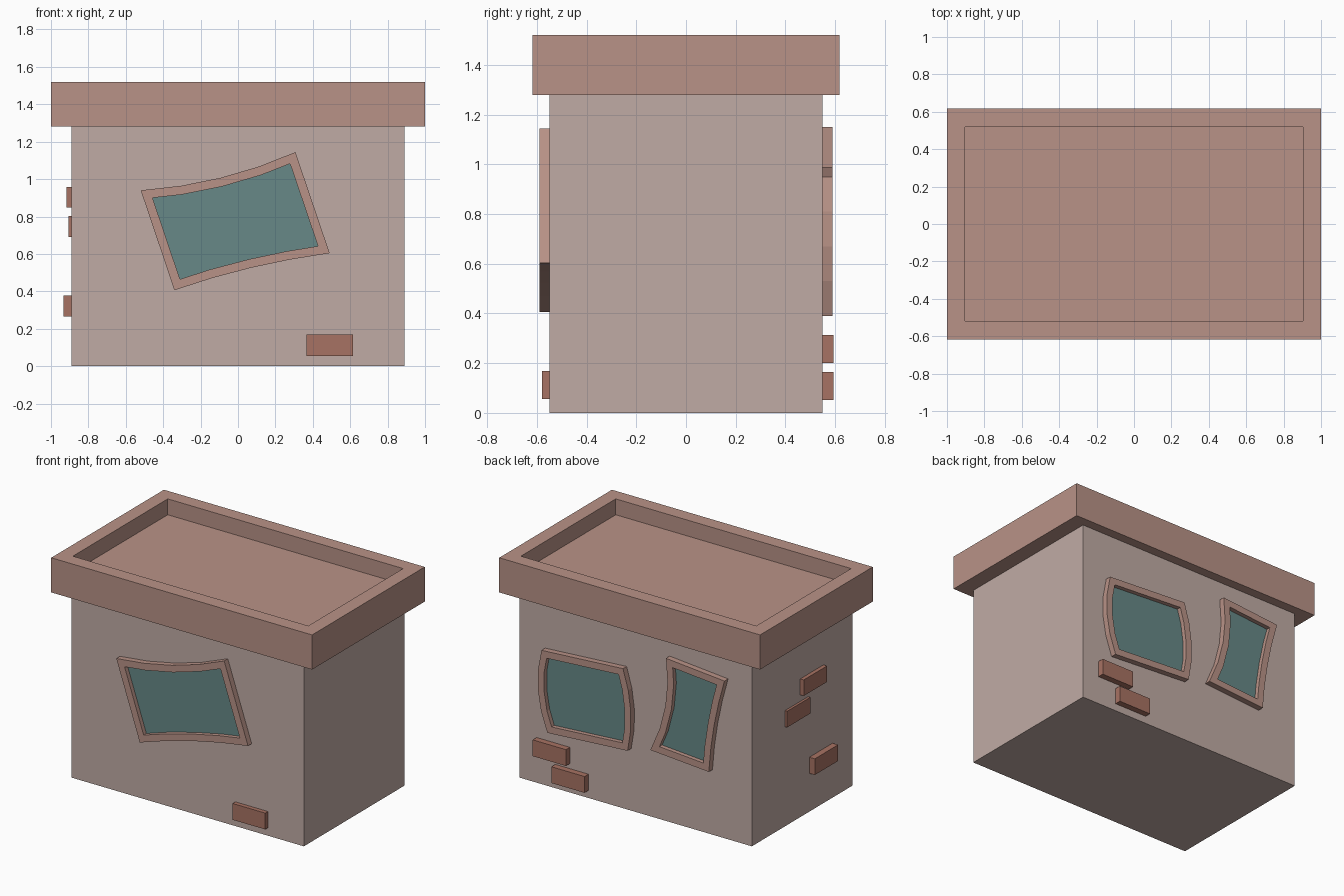
import bpy, bmesh
from mathutils import Vector

if "Cube" in bpy.data.objects:
    bpy.data.objects.remove(bpy.data.objects["Cube"])


def material(name, rgb):
    m = bpy.data.materials.new(name)
    m.diffuse_color = (*rgb, 1)
    m.use_nodes = True
    m.node_tree.nodes["Principled BSDF"].inputs["Base Color"].default_value = m.diffuse_color
    return m


WALL = material("pale_plaster", (0.53, 0.41, 0.375))
TRIM = material("clay_trim", (0.485, 0.29, 0.243))
BRICK = material("red_brick", (0.39, 0.17, 0.125))
GLASS = material("teal_glass", (0.135, 0.25, 0.242))


def finish(name, bm, mat):
    bmesh.ops.recalc_face_normals(bm, faces=bm.faces)
    me = bpy.data.meshes.new(name)
    bm.to_mesh(me)
    bm.free()
    me.materials.append(mat)
    ob = bpy.data.objects.new(name, me)
    bpy.context.collection.objects.link(ob)
    return ob


def box_mesh(lo, hi):
    bm = bmesh.new()
    bmesh.ops.create_cube(bm, size=1)
    for v in bm.verts:
        v.co = [(a + b) / 2 + c * (b - a) for a, b, c in zip(lo, hi, v.co)]
    return bm


# Walls
finish("walls", box_mesh((-0.89, -0.55, 0), (0.89, 0.55, 1.28)), WALL)

# Flat roof with a sunken deck inside the parapet
bm = box_mesh((-1, -0.617, 1.28), (1, 0.617, 1.52))
bm.normal_update()
top = max(bm.faces, key=lambda f: f.calc_center_median().z)
bmesh.ops.inset_region(bm, faces=[top], thickness=0.138)
deck = bmesh.ops.extrude_discrete_faces(bm, faces=[top])["faces"][0]
for v in deck.verts:
    v.co.z = 1.41
finish("parapet_roof", bm, TRIM)


def outline(corners, bows, n=4):
    """Four corners joined by bent sides; each bow is an (x, z) mid-side shift."""
    pts = []
    for i in range(4):
        a, b = Vector(corners[i]), Vector(corners[(i + 1) % 4])
        for k in range(n):
            t = k / n
            pts.append(a.lerp(b, t) + Vector(bows[i]) * 4 * t * (1 - t))
    return pts


def shrink(pts, w):
    """Offset a closed outline inwards by w with mitred corners."""
    area = sum(p.x * q.y - q.x * p.y for p, q in zip(pts, pts[1:] + pts[:1]))
    s = 1 if area > 0 else -1
    out = []
    for i, p in enumerate(pts):
        d0 = (p - pts[i - 1]).normalized()
        d1 = (pts[(i + 1) % len(pts)] - p).normalized()
        n0, n1 = Vector((-d0.y, d0.x)) * s, Vector((-d1.y, d1.x)) * s
        out.append(p + (n0 + n1) * w / (1 + n0.dot(n1)))
    return out


def window(name, side, corners, bows):
    outer = outline(corners, bows)
    inner = shrink(outer, 0.047)
    # Frame: a closed ring standing out from the wall
    bm = bmesh.new()
    loops = [[bm.verts.new((p.x, side * y, p.y)) for p in pts]
             for pts, y in ((outer, 0.545), (outer, 0.59), (inner, 0.59), (inner, 0.545))]
    n = len(outer)
    for a, b in zip(loops, loops[1:] + loops[:1]):
        for i in range(n):
            j = (i + 1) % n
            bm.faces.new((a[i], a[j], b[j], b[i]))
    finish(name + "_frame", bm, TRIM)
    # Pane: a thin plate set back in the frame
    bm = bmesh.new()
    face = bm.faces.new([bm.verts.new((p.x, side * 0.552, p.y)) for p in inner])
    ext = bmesh.ops.extrude_face_region(bm, geom=[face])["geom"]
    for v in ext:
        if isinstance(v, bmesh.types.BMVert):
            v.co.y = side * 0.56
    finish(name + "_pane", bm, GLASS)


# Crooked windows: corners top +-x order around, bows for each side in turn
window("front_window", -1,
       [(-0.52, 0.94), (0.307, 1.144), (0.49, 0.604), (-0.34, 0.406)],
       [(0.01, -0.036), (0, 0), (-0.01, 0.02), (0, 0)])
window("back_wide_window", 1,
       [(0.695, 0.95), (0.07, 0.99), (0.035, 0.43), (0.65, 0.39)],
       [(0, 0), (-0.042, 0), (0, 0), (0.05, 0)])
window("back_narrow_window", 1,
       [(-0.26, 1.15), (-0.708, 1.112), (-0.588, 0.45), (-0.14, 0.482)],
       [(0, 0), (0.02, 0), (0, 0), (-0.055, 0)])

# Exposed bricks on front, back and left walls
bricks = [
    ("front_brick", (0.365, -0.58, 0.055), (0.615, -0.54, 0.168)),
    ("back_upper_brick", (0.505, 0.54, 0.2), (0.76, 0.593, 0.313)),
    ("back_lower_brick", (0.363, 0.54, 0.052), (0.617, 0.593, 0.165)),
    ("left_top_brick", (-0.917, -0.235, 0.847), (-0.88, 0.02, 0.958)),
    ("left_middle_brick", (-0.907, -0.066, 0.69), (-0.88, 0.187, 0.802)),
    ("left_low_brick", (-0.932, -0.335, 0.265), (-0.88, -0.08, 0.377)),
]
for name, lo, hi in bricks:
    finish(name, box_mesh(lo, hi), BRICK)
